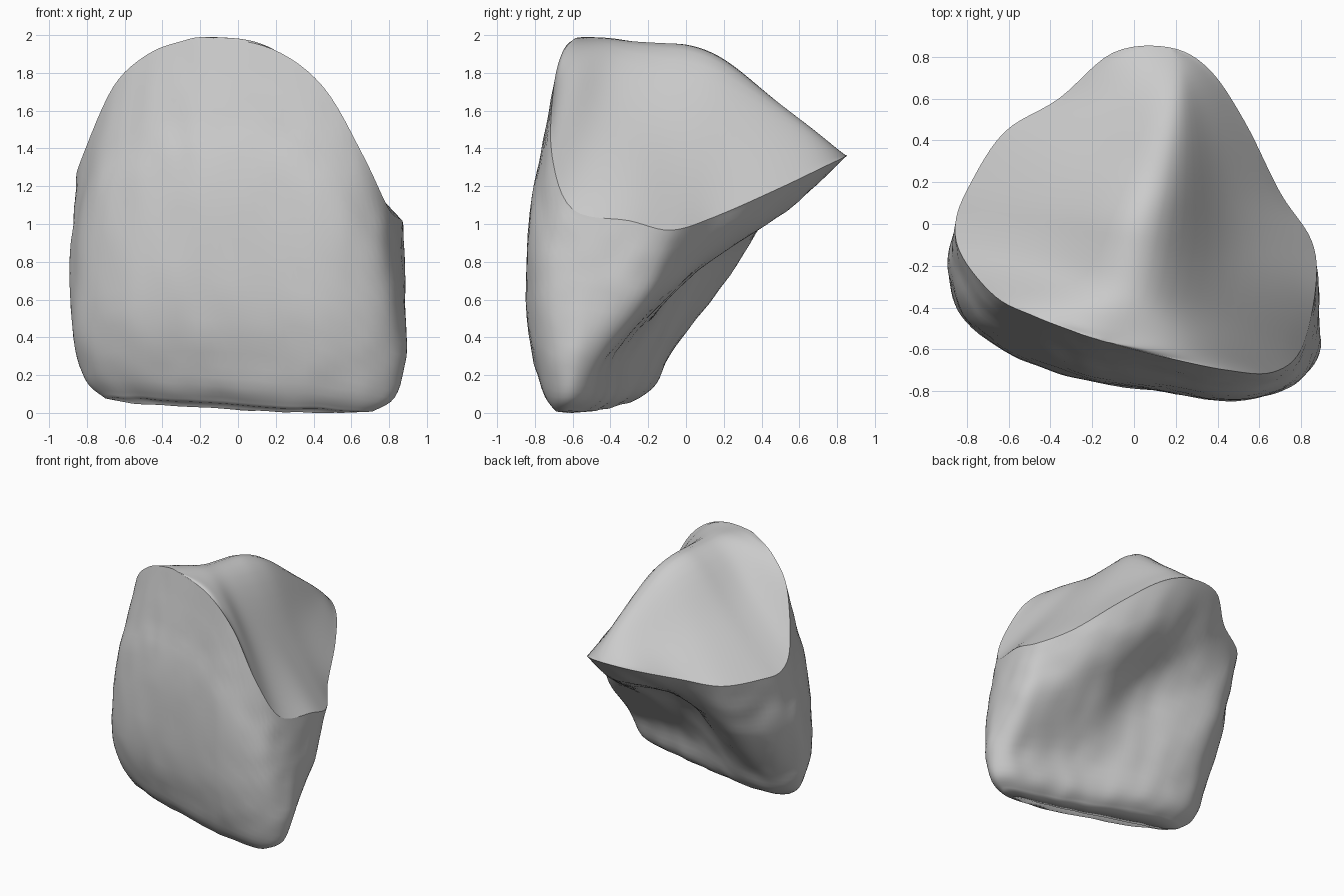
import bpy, bmesh
from mathutils import Vector, noise

if "Cube" in bpy.data.objects:
    bpy.data.objects.remove(bpy.data.objects["Cube"])

SUB = 6  # samples between control stations

# Sharp rim, from the front apex around right, back tip (station 10) and left
RIM = [(-.15, -.56, 2.0), (.18, -.645, 1.94), (.45, -.70, 1.74), (.66, -.71, 1.38), (.80, -.60, 1.09),
       (.87, -.30, 1.03), (.85, -.08, .98), (.70, .15, 1.05), (.53, .49, 1.20), (.36, .74, 1.32),
       (.17, .845, 1.37), (-.1, .82, 1.365), (-.36, .60, 1.28), (-.62, .44, 1.23), (-.79, .18, 1.23),
       (-.855, 0, 1.25), (-.82, -.16, 1.38), (-.66, -.35, 1.74), (-.48, -.44, 1.91), (-.3, -.51, 1.98)]
# Plan outlines of the body at 60% and 30% of the rim height
MID = [(-.15, -.74), (.2, -.79), (.45, -.83), (.68, -.80), (.82, -.70), (.88, -.50), (.86, -.27),
       (.70, -.13), (.45, 0), (.27, .09), (.1, .06), (-.1, .08), (-.34, .18), (-.59, .23),
       (-.77, .08), (-.86, -.07), (-.885, -.22), (-.78, -.45), (-.55, -.60), (-.35, -.68)]
LOW = [(-.15, -.76), (.2, -.81), (.45, -.845), (.68, -.80), (.83, -.71), (.89, -.58), (.82, -.46),
       (.68, -.40), (.45, -.34), (.25, -.28), (.05, -.22), (-.15, -.14), (-.35, -.08), (-.58, -.05),
       (-.72, -.09), (-.82, -.18), (-.87, -.30), (-.80, -.47), (-.58, -.63), (-.36, -.71)]
# Soft ridge running over the top from the apex to the back tip
RIDGE = [RIM[0], (-.10, -.55, 2), (-.06, -.5, 2), (-.02, -.4, 2), (.01, -.28, 2),
         (.04, -.13, 2), (.07, .02, 1.99), (.12, .2, 1.91), (.17, .46, 1.69), (.19, .68, 1.51), RIM[10]]
# Hollow (positive) or swell (negative) on either side of the ridge
SAG_R = [0, -.02, -.07, -.13, -.07, .03, .06, .04, 0, -.02, 0]
SAG_L = [0, -.01, -.03, -.05, -.04, -.02, -.01, 0, 0, 0, 0]


def spline(pts, n, closed=False):
    """Catmull-Rom samples, n per segment."""
    p = [Vector(q) for q in pts]
    k = len(p)
    get = (lambda i: p[i % k]) if closed else (lambda i: p[max(0, min(k - 1, i))])
    out = []
    for i in range(k if closed else k - 1):
        a, b, c, d = get(i - 1), get(i), get(i + 1), get(i + 2)
        for j in range(n):
            t = j / n
            out.append(.5 * (2 * b + (c - a) * t + (2 * a - 5 * b + 4 * c - d) * t * t
                             + (3 * b - a - 3 * c + d) * t ** 3))
    if not closed:
        out.append(p[-1].copy())
    return out


def spine(x):
    return -.51 - .215 * x


def station(i):
    """Control points of one wall profile, rim to foot."""
    r = Vector(RIM[i])
    m = Vector((*MID[i], .6 * r.z))
    l = Vector((*LOW[i], .3 * r.z))
    s = (r + m) / 2
    if s.y > 0:
        s.y *= 1.2 if 8 <= i <= 10 else 1.06
    pts = [r, s, m, l]
    for fx, fy, fz in ((.93, .68, .09), (.81, .36, .02)):
        x = l.x * fx
        y = spine(x) + (l.y - spine(x)) * fy
        pts.append(Vector((x, y, r.z * fz + .07 * max(0, .2 - x))))
    return pts


bm = bmesh.new()

# Outer wall
levels = list(zip(*[station(i) for i in range(20)]))
rings = [spline(lv, SUB, True) for lv in levels]
columns = [spline(col, 5) for col in zip(*rings)]
N = len(columns)
wall = []
for col in columns:
    vs = []
    for j, p in enumerate(col):
        rough = noise.noise_vector(p * 7) * (.008 if j > 1 else 0)
        vs.append(bm.verts.new(p + rough))
    wall.append(vs)
for i in range(N):
    a, b = wall[i], wall[(i + 1) % N]
    for j in range(len(a) - 1):
        bm.faces.new((a[j], a[j + 1], b[j + 1], b[j]))

# Foot
foot = [c[-1] for c in wall]
inner = []
for v in foot:
    x = v.co.x * .8
    inner.append(bm.verts.new((x, spine(x), .7 * v.co.z)))
for i in range(N):
    k = (i + 1) % N
    bm.faces.new((foot[i], inner[i], inner[k], foot[k]))
bm.faces.new(inner)

# Top surface: rows crossing the ridge from right rim to left rim
half = N // 2
ridge = spline(RIDGE, SUB)
sag_r, sag_l = [spline([(0, 0, s) for s in sag], SUB) for sag in (SAG_R, SAG_L)]
rim = [c[0] for c in wall]
rows = []
for i in range(1, half):
    right, left, mid = rim[i], rim[N - i], ridge[i]
    rm = (right.co + mid) / 2 - sag_r[i]
    lm = (left.co + mid) / 2 - sag_l[i]
    pts = spline([right.co, rm, mid, lm, left.co], 7)
    rows.append([right] + [bm.verts.new(p) for p in pts[1:-1]] + [left])
for a, b in zip(rows, rows[1:]):
    for j in range(len(a) - 1):
        bm.faces.new((a[j], b[j], b[j + 1], a[j + 1]))
for row, tip in ((rows[0], rim[0]), (rows[-1], rim[half])):
    for j in range(len(row) - 1):
        bm.faces.new((tip, row[j], row[j + 1]))

# Relax the inside of the top so the ridge is soft
inside = [v for row in rows for v in row[1:-1]]
for _ in range(8):
    bmesh.ops.smooth_vert(bm, verts=inside, factor=.5, use_axis_x=True, use_axis_y=True, use_axis_z=True)

# Sharp rim, smooth elsewhere, base on the ground
bmesh.ops.recalc_face_normals(bm, faces=bm.faces)
for f in bm.faces:
    f.smooth = True
for i in range(N):
    e = bm.edges.get((rim[i], rim[(i + 1) % N]))
    if e:
        e.smooth = False
low = min(v.co.z for v in bm.verts)
bmesh.ops.translate(bm, verts=bm.verts, vec=(0, 0, -low))

mesh = bpy.data.meshes.new("stone_fragment")
bm.to_mesh(mesh)
bm.free()
obj = bpy.data.objects.new("stone_fragment", mesh)
bpy.context.collection.objects.link(obj)
